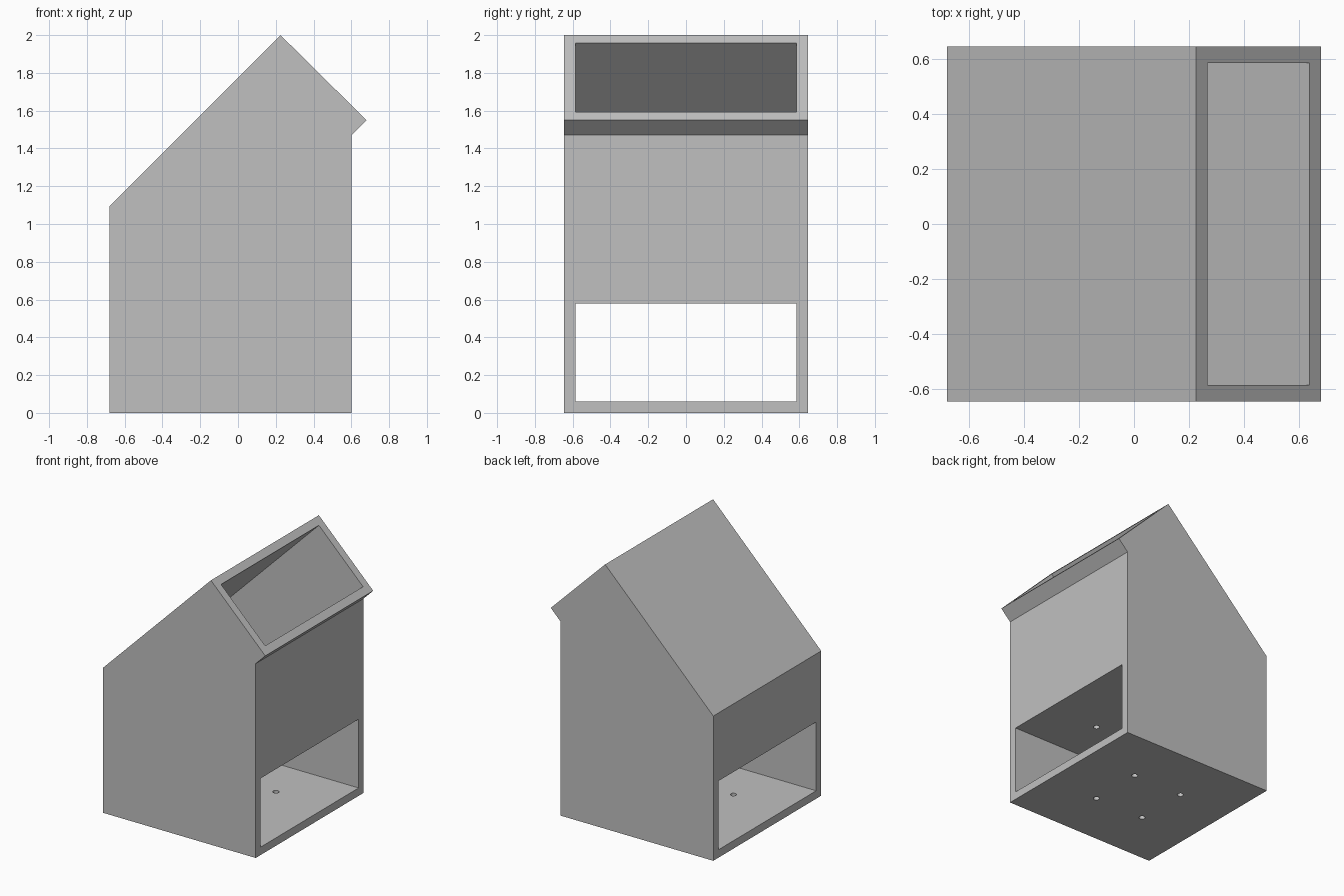
import bpy, bmesh

cube = bpy.data.objects.get("Cube")
if cube:
    bpy.data.objects.remove(cube, do_unlink=True)

HALF_WIDTH = 0.645
WALL = 0.06
INNER = HALF_WIDTH - WALL

grey = bpy.data.materials.new("plain_grey")
grey.use_nodes = True
grey.diffuse_color = (0.53, 0.53, 0.53, 1)
grey.node_tree.nodes["Principled BSDF"].inputs["Base Color"].default_value = grey.diffuse_color


def prism(name, profile, half):
    """Extrude an x-z profile along y, symmetric about the centre."""
    bm = bmesh.new()
    face = bm.faces.new([bm.verts.new((x, -half, z)) for x, z in profile])
    ext = bmesh.ops.extrude_face_region(bm, geom=[face])
    moved = [v for v in ext["geom"] if isinstance(v, bmesh.types.BMVert)]
    bmesh.ops.translate(bm, verts=moved, vec=(0, 2 * half, 0))
    bmesh.ops.recalc_face_normals(bm, faces=bm.faces[:])
    mesh = bpy.data.meshes.new(name)
    bm.to_mesh(mesh)
    bm.free()
    mesh.materials.append(grey)
    obj = bpy.data.objects.new(name, mesh)
    bpy.context.collection.objects.link(obj)
    return obj


def carve(target, cutter):
    """Subtract the cutter from the target and discard it."""
    cutter.hide_render = True
    mod = target.modifiers.new(cutter.name, 'BOOLEAN')
    mod.operation = 'DIFFERENCE'
    mod.solver = 'EXACT'
    mod.object = cutter
    bpy.context.view_layer.objects.active = target
    bpy.ops.object.modifier_apply(modifier=mod.name)
    bpy.data.objects.remove(cutter, do_unlink=True)


# Housing with a pitched roof and a projecting eave
housing = prism("housing", [(-0.68, 0), (0.6, 0), (0.6, 1.47), (0.68, 1.55),
                            (0.225, 2), (-0.68, 1.095)], HALF_WIDTH)

# Open passage through the bottom
carve(housing, prism("passage_cutter", [(-1, WALL), (1, WALL), (1, 0.58), (-1, 0.58)], INNER))

# Sloping hopper opening through the short roof face
carve(housing, prism("hopper_cutter", [(-0.62, 0.64), (-0.315, 0.64), (0.835, 1.79),
                                       (0.47, 2.16), (-0.62, 1.07)], INNER))

# Four drilled holes through the floor and the passage ceiling
for dx in (-0.21, 0.21):
    for y in (-0.21, 0.21):
        bpy.ops.mesh.primitive_cylinder_add(vertices=24, radius=0.022, depth=1.5,
                                            location=(dx - 0.04, y, 0.5))
        drill = bpy.context.object
        drill.name = "hole_cutter"
        drill.data.materials.append(grey)
        carve(housing, drill)

# Smooth hole walls, crisp panel edges
bpy.ops.object.select_all(action='DESELECT')
housing.select_set(True)
bpy.context.view_layer.objects.active = housing
bpy.ops.object.shade_smooth_by_angle()
